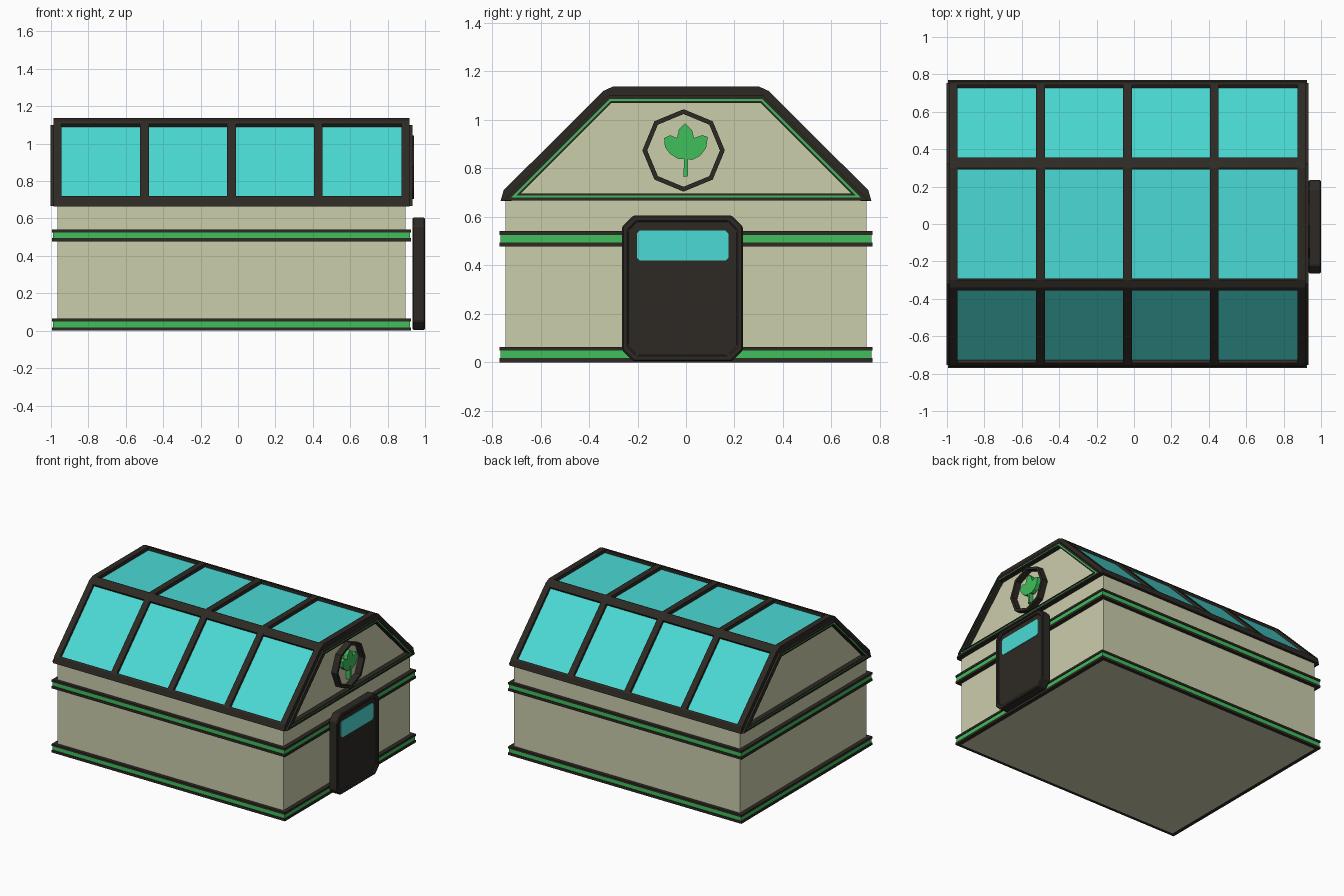
import bpy, bmesh, math

if "Cube" in bpy.data.objects:
    bpy.data.objects.remove(bpy.data.objects["Cube"])

CX = -0.035  # centre of the building along x (door sticks out on +x)


def material(name, rgb):
    m = bpy.data.materials.new(name)
    m.diffuse_color = (*rgb, 1)
    m.use_nodes = True
    m.node_tree.nodes["Principled BSDF"].inputs["Base Color"].default_value = m.diffuse_color
    return m


WALL = material("cream_wall", (0.60, 0.61, 0.41))
DARK = material("dark_frame", (0.027, 0.023, 0.018))
GREEN = material("green_trim", (0.05, 0.52, 0.107))
GLASS = material("cyan_glass", (0.07, 0.70, 0.66))


def prism(name, outer, a, b, mat, inner=None, axis="x", bevel=0):
    """Extrude a 2D outline (yz for axis x, xy for axis z); inner makes it a ring."""
    bm = bmesh.new()

    def loop(pts, h):
        return [bm.verts.new((h, p[0], p[1]) if axis == "x" else (p[0], p[1], h)) for p in pts]

    def bridge(l1, l2):
        n = len(l1)
        for i in range(n):
            j = (i + 1) % n
            bm.faces.new((l1[i], l1[j], l2[j], l2[i]))

    oa, ob = loop(outer, a), loop(outer, b)
    bridge(oa, ob)
    if inner:
        ia, ib = loop(inner, a), loop(inner, b)
        bridge(ia, ib)
        bridge(oa, ia)
        bridge(ob, ib)
    else:
        bm.faces.new(oa)
        bm.faces.new(ob)
    bmesh.ops.recalc_face_normals(bm, faces=bm.faces)
    me = bpy.data.meshes.new(name)
    bm.to_mesh(me)
    bm.free()
    me.materials.append(mat)
    ob_ = bpy.data.objects.new(name, me)
    bpy.context.collection.objects.link(ob_)
    if bevel:
        mod = ob_.modifiers.new("bevel", "BEVEL")
        mod.width, mod.segments = bevel, 1
    return ob_


def mirrored(half):
    """Complete a right-half outline (bottom to top) with its left side."""
    return half + [(-y, z) for y, z in reversed(half)]


def rect(hx, hy):
    return [(CX - hx, -hy), (CX + hx, -hy), (CX + hx, hy), (CX - hx, hy)]


def chamfered(y0, y1, z0, z1, c):
    return [(y0 + c, z0), (y1 - c, z0), (y1, z0 + c), (y1, z1 - c),
            (y1 - c, z1), (y0 + c, z1), (y0, z1 - c), (y0, z0 + c)]


def strip(outer_half, inner_half):
    """Open arch outline from an outer and an inner half profile."""
    return mirrored(outer_half) + list(reversed(mirrored(inner_half)))


def strip_prism(name, outer_half, inner_half, a, b, mat):
    return prism(name, strip(outer_half, inner_half), a, b, mat)


# walls with gable ends
prism("walls", mirrored([(0.745, 0), (0.745, 0.68), (0.325, 1.09)]), CX - 0.93, CX + 0.93, WALL)

# wall bands: dark rails with a recessed green stripe
for label, z in (("lower", 0.0), ("upper", 0.477)):
    hole = rect(0.93, 0.745)
    prism(label + "_band_bottom_rail", rect(0.96, 0.77), z, z + 0.018, DARK, hole, "z")
    prism(label + "_band_stripe", rect(0.955, 0.765), z + 0.018, z + 0.048, GREEN, hole, "z")
    prism(label + "_band_top_rail", rect(0.96, 0.77), z + 0.048, z + 0.064, DARK, hole, "z")

# roof glass
strip_prism("roof_glass", [(0.745, 0.69), (0.322, 1.113)], [(0.73, 0.69), (0.316, 1.10)],
            CX - 0.93, CX + 0.93, GLASS)

# roof arches
arch_out = [(0.765, 0.665), (0.752, 0.71), (0.34, 1.12), (0.30, 1.138)]
arch_in = [(0.72, 0.665), (0.71, 0.69), (0.318, 1.085), (0.295, 1.095)]
for i in range(5):
    x = CX + (i - 2) * 0.465
    if i in (0, 4):
        s = (i - 2) / 2
        lo, hi = sorted((CX + s * 0.908, CX + s * 0.952))
    else:
        lo, hi = x - 0.023, x + 0.023
    strip_prism("roof_arch_%d" % (i + 1), arch_out, arch_in, lo, hi, DARK)

# long roof beams and eaves on both sides
for side, s in (("front", -1), ("back", 1)):
    beam = [(0.345, 1.09), (0.355, 1.105), (0.34, 1.12), (0.30, 1.138), (0.292, 1.135), (0.292, 1.09)]
    eave = [(0.73, 0.665), (0.765, 0.665), (0.752, 0.71), (0.743, 0.719), (0.71, 0.70)]
    for part, pts in (("roof_beam", beam), ("eave", eave)):
        prism(side + "_" + part, [(s * y, z) for y, z in pts], CX - 0.94, CX + 0.94, DARK)


# gable trim on both ends
def trapezoid(d):
    z0, z1, k = 0.667 + d, 1.10 - d, 1.42 - 1.414 * d
    return mirrored([(k - z0, z0), (k - z1, z1)])


for side, s in (("left", -1), ("right", 1)):
    for part, d0, d1, out, mat in (("outer_trim", 0, 0.013, 0.967, DARK),
                                   ("green_line", 0.013, 0.022, 0.963, GREEN),
                                   ("inner_trim", 0.022, 0.03, 0.967, DARK)):
        prism(side + "_gable_" + part, trapezoid(d0), CX + s * 0.925, CX + s * out, mat, trapezoid(d1))


# round ornament: octagon ring and leaf
def octagon(r):
    return [(-0.01 + r * math.sin(i * math.pi / 4), 0.874 + r * math.cos(i * math.pi / 4)) for i in range(8)]


prism("ornament_ring", octagon(0.17), 0.89, 0.94, DARK, octagon(0.15))
leaf = [(-0.004, 0.986), (0.025, 0.957), (0.033, 0.925), (0.066, 0.937), (0.09, 0.929),
        (0.083, 0.884), (0.058, 0.851), (0.025, 0.835), (0.002, 0.839), (-0.01, 0.839),
        (-0.033, 0.839), (-0.066, 0.86), (-0.087, 0.888), (-0.09, 0.925), (-0.066, 0.937),
        (-0.037, 0.925), (-0.029, 0.962)]
prism("leaf_ornament", leaf, 0.89, 0.925, GREEN)
prism("leaf_stem", [(-0.01, 0.764), (0.008, 0.768), (0.008, 0.86), (-0.008, 0.86)], 0.89, 0.927, GREEN)

# door, standing just proud of the end wall
prism("door_frame", chamfered(-0.264, 0.235, 0.005, 0.605, 0.045), 0.933, 1.0, DARK,
      chamfered(-0.238, 0.209, 0.031, 0.579, 0.036), bevel=0.006)
prism("door_panel", chamfered(-0.24, 0.211, 0.029, 0.581, 0.036), 0.937, 0.988, DARK)
prism("door_window", chamfered(-0.203, 0.175, 0.42, 0.543, 0.012), 0.98, 0.992, GLASS)
